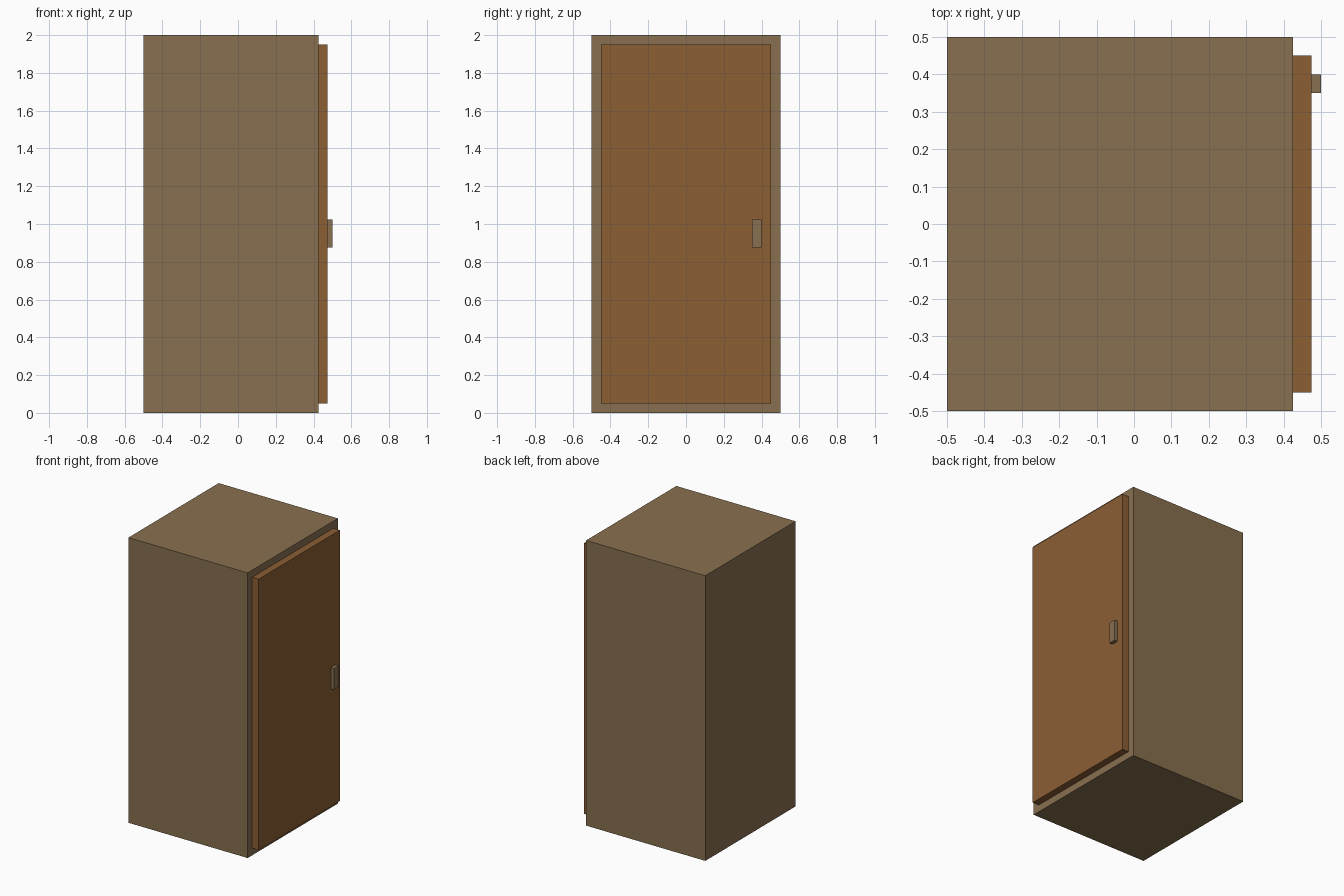
import bpy

if "Cube" in bpy.data.objects:
    bpy.data.objects.remove(bpy.data.objects["Cube"], do_unlink=True)


def make_material(name, srgb):
    # Convert 0-255 sRGB to linear
    lin = [((c / 255 + 0.055) / 1.055) ** 2.4 for c in srgb]
    mat = bpy.data.materials.new(name)
    mat.use_nodes = True
    mat.diffuse_color = (*lin, 1)
    mat.node_tree.nodes["Principled BSDF"].inputs["Base Color"].default_value = (*lin, 1)
    return mat


def box(name, low, high, mat):
    bpy.ops.mesh.primitive_cube_add(size=1, location=[(a + b) / 2 for a, b in zip(low, high)])
    obj = bpy.context.object
    obj.name = obj.data.name = name
    obj.scale = [b - a for a, b in zip(low, high)]
    bpy.ops.object.transform_apply(location=False, rotation=False, scale=True)
    obj.data.materials.append(mat)
    return obj


body_wood = make_material("dull brown wood", (136, 112, 80))
door_wood = make_material("warm brown wood", (139, 94, 52))

# Cabinet body, with the door mounted on its +x side
box("cabinet_body", (-0.5, -0.5, 0), (0.425, 0.5, 2), body_wood)
box("door", (0.425, -0.45, 0.05), (0.475, 0.45, 1.95), door_wood)
# Handle near the opening edge of the door
box("door_handle", (0.475, 0.35, 0.875), (0.5, 0.4, 1.025), body_wood)
